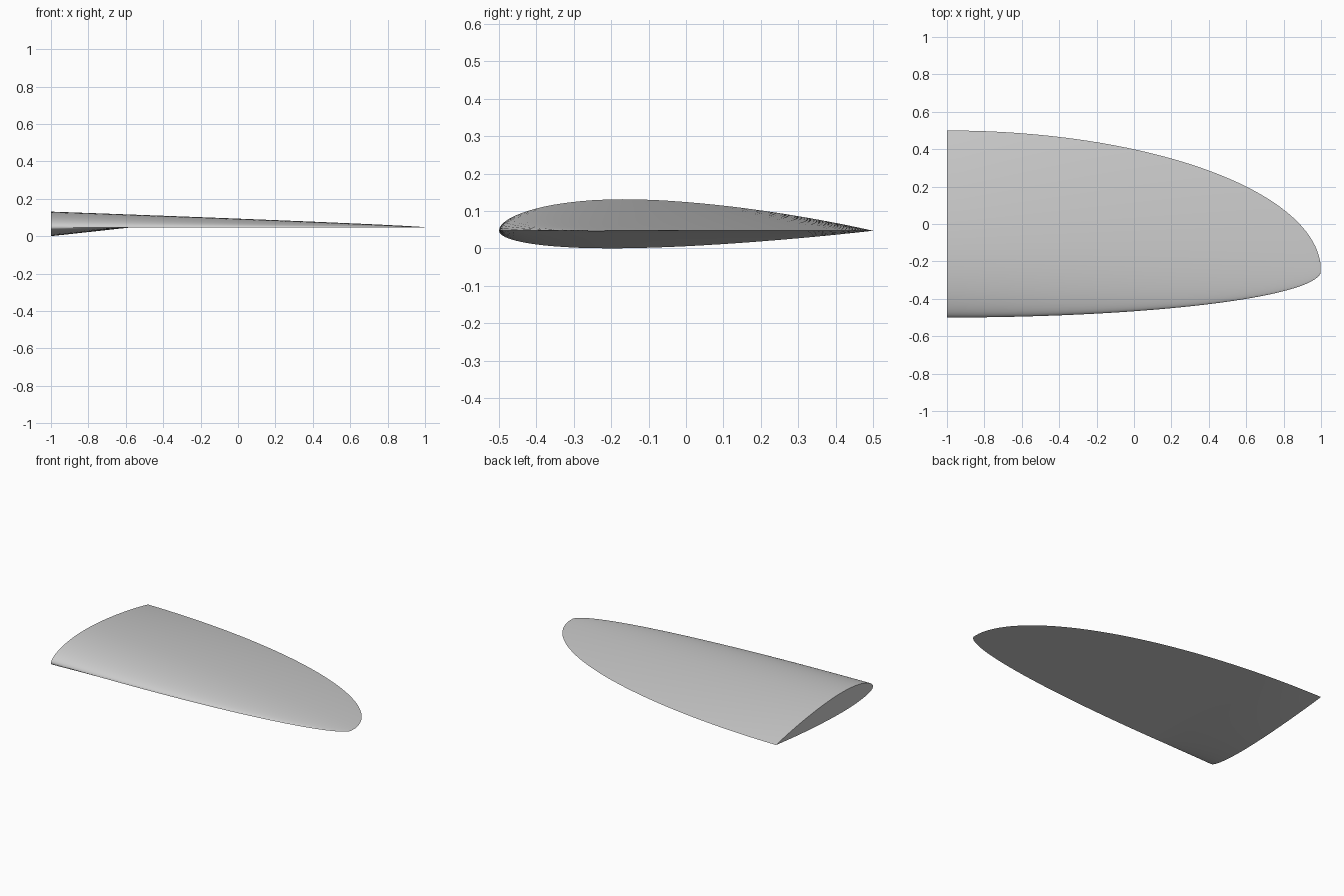
import bpy, bmesh
from math import sqrt, cos, sin, pi

if "Cube" in bpy.data.objects:
    bpy.data.objects.remove(bpy.data.objects["Cube"])

CHORD_Z = 0.047          # height of the chord plane
N_CHORD, N_SPAN = 36, 44


def half_thickness(u):
    return 0.65 * (0.2969 * sqrt(u) - 0.126 * u - 0.3516 * u**2
                   + 0.2843 * u**3 - 0.1036 * u**4)


def camber(u):
    if u < 0.4:
        return 0.125 * (0.8 * u - u * u)
    return 0.0556 * (0.2 + 0.8 * u - u * u)


def section(t):
    """Closed airfoil loop at span fraction t: trailing edge, top, nose, underside."""
    x = -1 + 2 * t
    s = sqrt(max(0, 1 - t * t))
    rise = 0.85 * (1 - t) + 0.15 * s          # upper surface taper
    drop = max(0.004, 1 - (x + 1) / 0.43)     # belly only swells near the root
    pts = []
    for i in range(2 * N_CHORD):
        a = pi * i / N_CHORD
        u = min(1, max(0, (1 + cos(a)) / 2))
        y = -0.25 + s * (u - 0.25)
        if i in (0, N_CHORD):
            z = CHORD_Z
        elif i < N_CHORD:
            z = CHORD_Z + rise * (half_thickness(u) + camber(u))
        else:
            z = CHORD_Z - drop * 0.047 / 0.065 * half_thickness(u)
        pts.append((x, y, z))
    return pts


# wing: lofted sections over an elliptical planform
bm = bmesh.new()
rings = []
for j in range(N_SPAN + 1):
    t = min(0.9988, sin(pi / 2 * j / N_SPAN))
    rings.append([bm.verts.new(p) for p in section(t)])
n = 2 * N_CHORD
for a, b in zip(rings, rings[1:]):
    for i in range(n):
        k = (i + 1) % n
        bm.faces.new((a[i], a[k], b[k], b[i]))
# flat root and tip caps
bm.faces.new(rings[0])
bm.faces.new(rings[-1][::-1])
bmesh.ops.remove_doubles(bm, verts=bm.verts[:], dist=1e-5)
bmesh.ops.recalc_face_normals(bm, faces=bm.faces[:])

mesh = bpy.data.meshes.new("wing")
bm.to_mesh(mesh)
bm.free()
wing = bpy.data.objects.new("wing", mesh)
bpy.context.collection.objects.link(wing)
bpy.context.view_layer.objects.active = wing
wing.select_set(True)
bpy.ops.object.shade_smooth_by_angle(angle=0.6)
